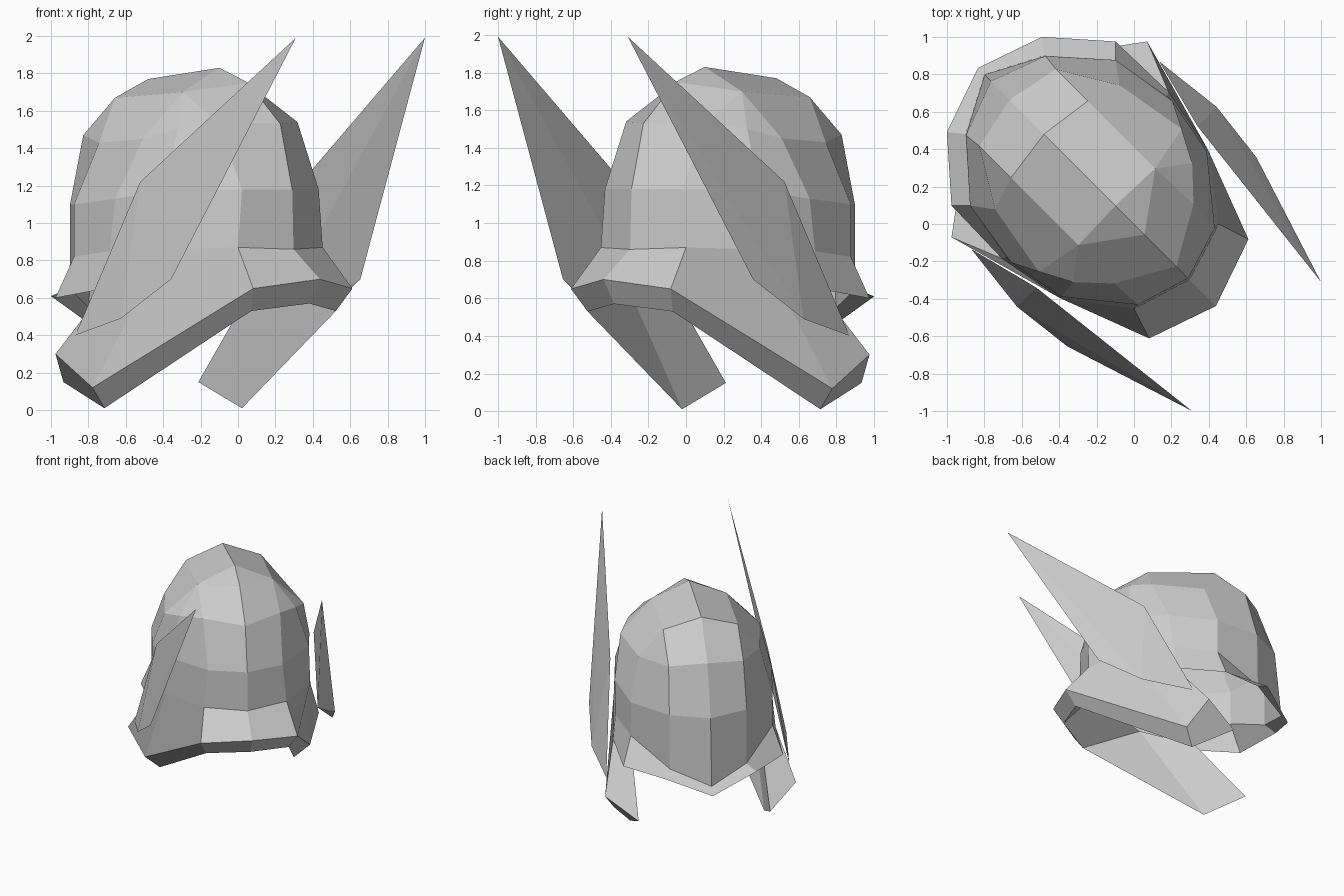
import bpy, bmesh, math
from mathutils import Vector

cube = bpy.data.objects.get("Cube")
if cube:
    bpy.data.objects.remove(cube, do_unlink=True)

# One plain metal colour
metal = bpy.data.materials.new("light_grey_metal")
metal.use_nodes = True
tone = (0.6, 0.6, 0.6, 1)
metal.diffuse_color = tone
metal.node_tree.nodes["Principled BSDF"].inputs["Base Color"].default_value = tone

CORE = Vector((0, 0.3, 0.8))


def add_object(name, bm):
    """Finish a half part: mirror it side to side and turn it to its diagonal pose."""
    mesh = bpy.data.meshes.new(name)
    bm.to_mesh(mesh)
    bm.free()
    mesh.materials.append(metal)
    obj = bpy.data.objects.new(name, mesh)
    bpy.context.collection.objects.link(obj)
    obj.rotation_euler.z = math.radians(45)
    mirror = obj.modifiers.new("mirror_sides", 'MIRROR')
    mirror.use_clip = True
    return obj


def build_half(name, points, outside, inside=()):
    """Make faces from named points, aimed away from or toward the core."""
    bm = bmesh.new()
    verts = {key: bm.verts.new(co) for key, co in points.items()}
    for group, sign in ((outside, 1), (inside, -1)):
        for names in group:
            face = bm.faces.new([verts[n] for n in names.split()])
            face.normal_update()
            if sign * face.normal.dot(face.calc_center_median() - CORE) < 0:
                face.normal_flip()
    return add_object(name, bm)


# Dome: three rings of stations running from back to front, then a crown
stations = ["back", "nape", "rear", "side", "temple", "brow", "front"]
lower = [(0, 1.13, .55), (.297, .976, .65), (.55, .69, .82), (.61, .36, .85),
         (.56, 0, .86), (.32, -.32, .87), (0, -.42, .86)]
middle = [(0, 1.08, 1.1), (.3, .97, 1.1), (.55, .69, 1.1), (.61, .32, 1.13),
          (.55, 0, 1.17), (.29, -.32, 1.18), (0, -.41, 1.18)]
upper = [(0, .94, 1.5), (.29, .88, 1.47), (.47, .58, 1.43), (.54, .18, 1.45),
         (.45, .01, 1.5), (.3, -.15, 1.54), (0, -.32, 1.53)]
dome_points = {}
for level, ring in (("low", lower), ("mid", middle), ("up", upper)):
    for station, co in zip(stations, ring):
        dome_points[level + "_" + station] = co
dome_points.update(crown_back=(0, .68, 1.77), apex=(0, .14, 1.83), crown_front=(0, -.08, 1.75),
                   shoulder_back=(.29, .64, 1.67), shoulder=(.29, .13, 1.7))
dome_faces = []
for one, two in (("low", "mid"), ("mid", "up")):
    for a, b in zip(stations, stations[1:]):
        dome_faces.append(f"{one}_{a} {one}_{b} {two}_{b} {two}_{a}")
dome_faces += [
    "up_back up_nape shoulder_back crown_back",
    "crown_back shoulder_back shoulder apex",
    "up_nape up_rear shoulder_back",
    "shoulder_back up_rear up_side shoulder",
    "shoulder up_side up_temple",
    "shoulder up_temple up_brow",
    "apex shoulder crown_front",
    "shoulder up_brow up_front crown_front",
]
build_half("helmet_dome", dome_points, dome_faces)

# Brim with neck flare, visor edge and cheek guard
brim_points = dict(zip(stations, lower))
brim_points.update(
    flare_back=(0, 1.18, .49), flare_nape=(.36, 1.055, .61), flare_rear=(.62, .76, .6),
    flare_end=(.63, .37, .65),
    visor_tip=(0, -.62, .7), visor_corner=(.375, -.49, .65),
    visor_tip_under=(0, -.54, .57), visor_corner_under=(.32, -.42, .53),
    cheek_front=(.64, .46, .12), cheek_back=(.74, .64, .3),
    cheek_front_in=(.52, .49, .01), cheek_back_in=(.51, .81, .15),
    lining_end=(.5, .42, .62), lining_temple=(.5, 0, .76), lining_front=(0, -.36, .8))
brim_outside = [
    "back nape flare_nape flare_back",
    "nape rear flare_rear flare_nape",
    "rear side flare_end flare_rear",
    "side temple flare_end",
    "temple cheek_front cheek_back flare_end",
    "temple brow visor_corner cheek_front",
    "brow front visor_tip visor_corner",
    "visor_tip visor_corner visor_corner_under visor_tip_under",
    "visor_corner cheek_front cheek_front_in visor_corner_under",
    "cheek_front cheek_back cheek_back_in cheek_front_in",
    "cheek_back flare_end lining_end cheek_back_in",
]
brim_inside = [
    "visor_corner_under cheek_front_in lining_temple",
    "cheek_front_in cheek_back_in lining_end lining_temple",
    "visor_tip_under visor_corner_under lining_temple lining_front",
]
build_half("helmet_brim", brim_points, brim_outside, brim_inside)

# Wings: thin faceted blades standing off each side
bm = bmesh.new()
for co in [(.488, -.925, 1.99), (.61, .13, 1.22), (.71, .52, .4),
           (.755, .13, .49), (.715, -.21, .7)]:
    bm.verts.new(co)
bmesh.ops.convex_hull(bm, input=bm.verts[:])
bmesh.ops.recalc_face_normals(bm, faces=bm.faces[:])
add_object("helmet_wings", bm)
